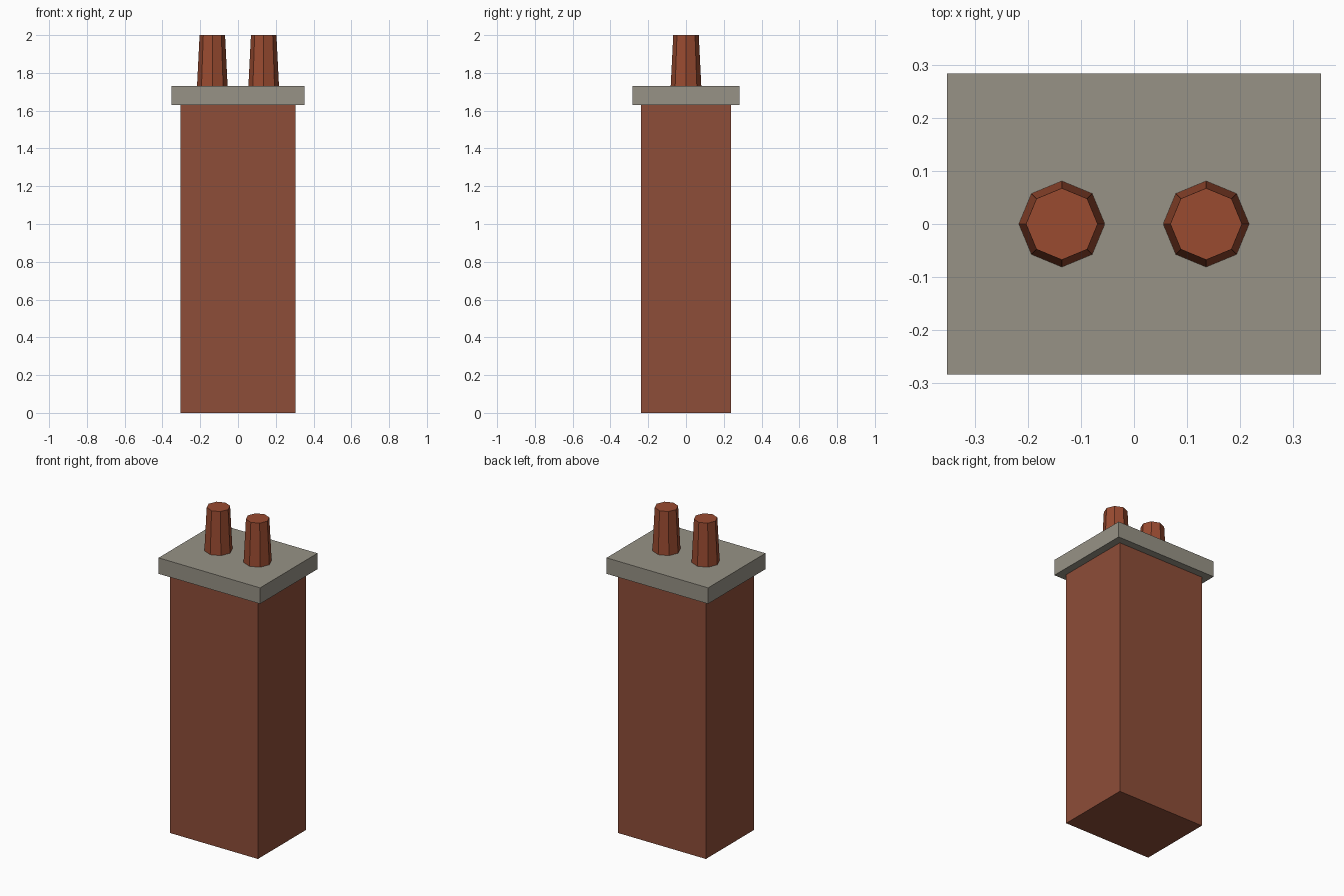
import bpy

if "Cube" in bpy.data.objects:
    bpy.data.objects.remove(bpy.data.objects["Cube"])


def material(name, rgb):
    mat = bpy.data.materials.new(name)
    mat.diffuse_color = (*rgb, 1)
    mat.use_nodes = True
    mat.node_tree.nodes["Principled BSDF"].inputs["Base Color"].default_value = mat.diffuse_color
    return mat


brick = material("brick", (0.27, 0.075, 0.04))
stone = material("stone", (0.31, 0.29, 0.24))
terracotta = material("terracotta", (0.32, 0.07, 0.03))


def box(name, width, depth, z0, z1, mat):
    bpy.ops.mesh.primitive_cube_add(size=1, location=(0, 0, (z0 + z1) / 2))
    ob = bpy.context.object
    ob.name = name
    ob.scale = (width, depth, z1 - z0)
    bpy.ops.object.transform_apply(location=False, rotation=False, scale=True)
    ob.data.materials.append(mat)


# Brick shaft and overhanging stone cap
box("chimney_stack", 0.608, 0.474, 0, 1.63, brick)
box("cap_slab", 0.704, 0.568, 1.63, 1.73, stone)

# Two tapered eight-sided pots
for side, x in (("left", -0.136), ("right", 0.136)):
    bpy.ops.mesh.primitive_cone_add(vertices=8, radius1=0.081, radius2=0.0675,
                                    depth=0.27, location=(x, 0, 1.865))
    pot = bpy.context.object
    pot.name = f"chimney_pot_{side}"
    pot.data.materials.append(terracotta)
